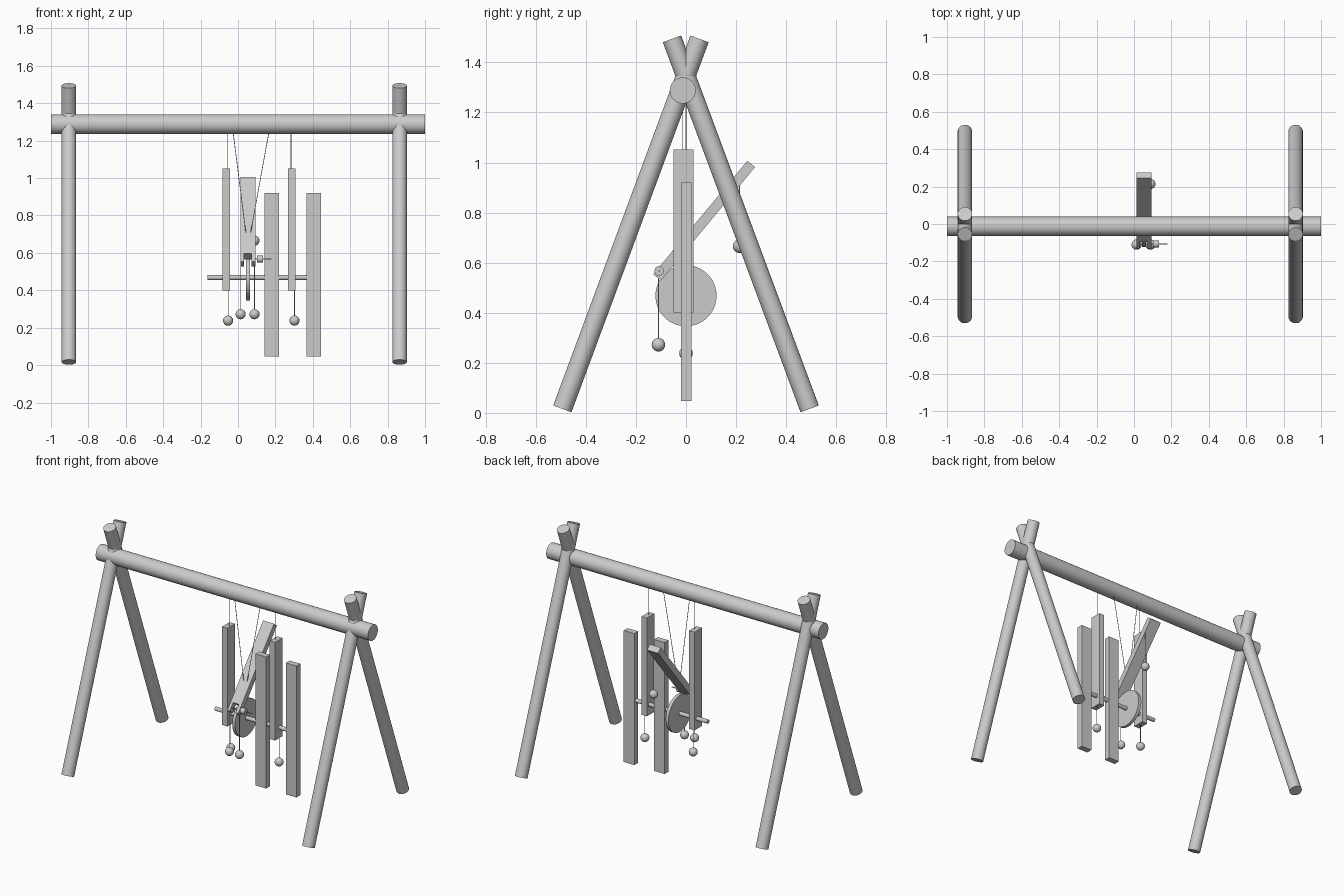
import bpy, bmesh
from mathutils import Vector

if "Cube" in bpy.data.objects:
    bpy.data.objects.remove(bpy.data.objects["Cube"])

grey = bpy.data.materials.new("plain_grey")
grey.diffuse_color = (0.6, 0.6, 0.6, 1)
grey.use_nodes = True
grey.node_tree.nodes["Principled BSDF"].inputs["Base Color"].default_value = grey.diffuse_color


def finish(ob, name, smooth=False):
    ob.name = ob.data.name = name
    ob.data.materials.append(grey)
    if smooth:
        bpy.ops.object.shade_smooth_by_angle(angle=0.6)


def rod(name, a, b, r, sides=32):
    a, b = Vector(a), Vector(b)
    d = b - a
    bpy.ops.mesh.primitive_cylinder_add(
        vertices=sides, radius=r, depth=d.length, location=(a + b) / 2,
        rotation=d.to_track_quat('Z', 'Y').to_euler())
    finish(bpy.context.object, name, True)


def ball(name, loc):
    bpy.ops.mesh.primitive_uv_sphere_add(segments=32, ring_count=16,
                                         radius=0.027, location=loc)
    finish(bpy.context.object, name, True)


def box(name, lo, hi):
    lo, hi = Vector(lo), Vector(hi)
    bpy.ops.mesh.primitive_cube_add(size=1, location=(lo + hi) / 2)
    ob = bpy.context.object
    ob.scale = hi - lo
    bpy.ops.object.transform_apply(location=False, rotation=False, scale=True)
    finish(ob, name)


STRING = 0.0018

# Frame: crossbeam and two pairs of crossed legs
rod("crossbeam", (-1, -0.013, 1.288), (1, -0.013, 1.288), 0.052)
for side, x in (("left", -0.904), ("right", 0.864)):
    rod(side + "_front_leg", (x, -0.494, 0.016), (x, 0.054, 1.494), 0.039)
    rod(side + "_back_leg", (x, 0.494, 0.016), (x, -0.056, 1.494), 0.039)

# Hanging posts that carry the axle, each with a string above and a ball below
for side, x, top_x, ball_x in (("left", -0.063, -0.055, -0.053),
                               ("right", 0.287, 0.283, 0.302)):
    box(side + "_hanging_post", (x - 0.02, -0.049, 0.40), (x + 0.02, 0.029, 1.052))
    rod(side + "_post_string", (top_x, -0.013, 1.05), (top_x, -0.013, 1.26), STRING, 8)
    rod(side + "_post_ball_string", (ball_x, 0, 0.24), (ball_x, 0, 0.41), STRING, 8)
    ball(side + "_post_ball", (ball_x, 0, 0.238))

# Tall bars on the axle
for side, x in (("inner", 0.181), ("outer", 0.404)):
    box(side + "_tall_bar", (x - 0.039, -0.019, 0.047), (x + 0.039, 0.021, 0.92))

# Axle and wheel
rod("axle", (-0.163, 0, 0.468), (0.404, 0, 0.468), 0.013)
rod("wheel", (0.043, 0, 0.468), (0.064, 0, 0.468), 0.122, 64)

# Sloping plank with a slot at its low end for the wheel
low = Vector((0, -0.131, 0.554))
along = Vector((0, 0.376, 0.453))
length = along.length
along.normalize()
down = Vector((0, along.z, -along.y)) * 0.04
outline = [(0.013, 0), (0.031, 0), (0.031, 0.055), (0.073, 0.055),
           (0.073, 0), (0.093, 0), (0.093, length), (0.013, length)]
bm = bmesh.new()
face = bm.faces.new([bm.verts.new(low + along * s + Vector((x, 0, 0)))
                     for x, s in outline])
ext = bmesh.ops.extrude_face_region(bm, geom=[face], use_keep_orig=True)
bmesh.ops.translate(bm, vec=down,
                    verts=[g for g in ext["geom"] if isinstance(g, bmesh.types.BMVert)])
bmesh.ops.recalc_face_normals(bm, faces=bm.faces)
mesh = bpy.data.meshes.new("sloping_plank")
bm.to_mesh(mesh)
bm.free()
plank = bpy.data.objects.new("sloping_plank", mesh)
bpy.context.collection.objects.link(plank)
finish(plank, "sloping_plank")

# Pin and knob at the fork
rod("fork_pin", (0.013, -0.107, 0.567), (0.178, -0.107, 0.567), 0.003, 12)
rod("pin_knob", (0.101, -0.107, 0.567), (0.134, -0.107, 0.567), 0.019)

# Balls hanging from the plank
for name, x, y, z, top in (("fork_left", 0.014, -0.11, 0.272, 0.56),
                           ("fork_right", 0.088, -0.11, 0.272, 0.56),
                           ("plank_end", 0.088, 0.214, 0.666, 0.93)):
    rod(name + "_ball_string", (x, y, z), (x, y, top), STRING, 8)
    ball(name + "_ball", (x, y, z))

# Strings holding the plank
rod("left_plank_string", (-0.028, 0, 1.26), (0.043, 0, 0.70), STRING, 8)
rod("right_plank_string", (0.168, 0, 1.26), (0.066, 0, 0.70), STRING, 8)
